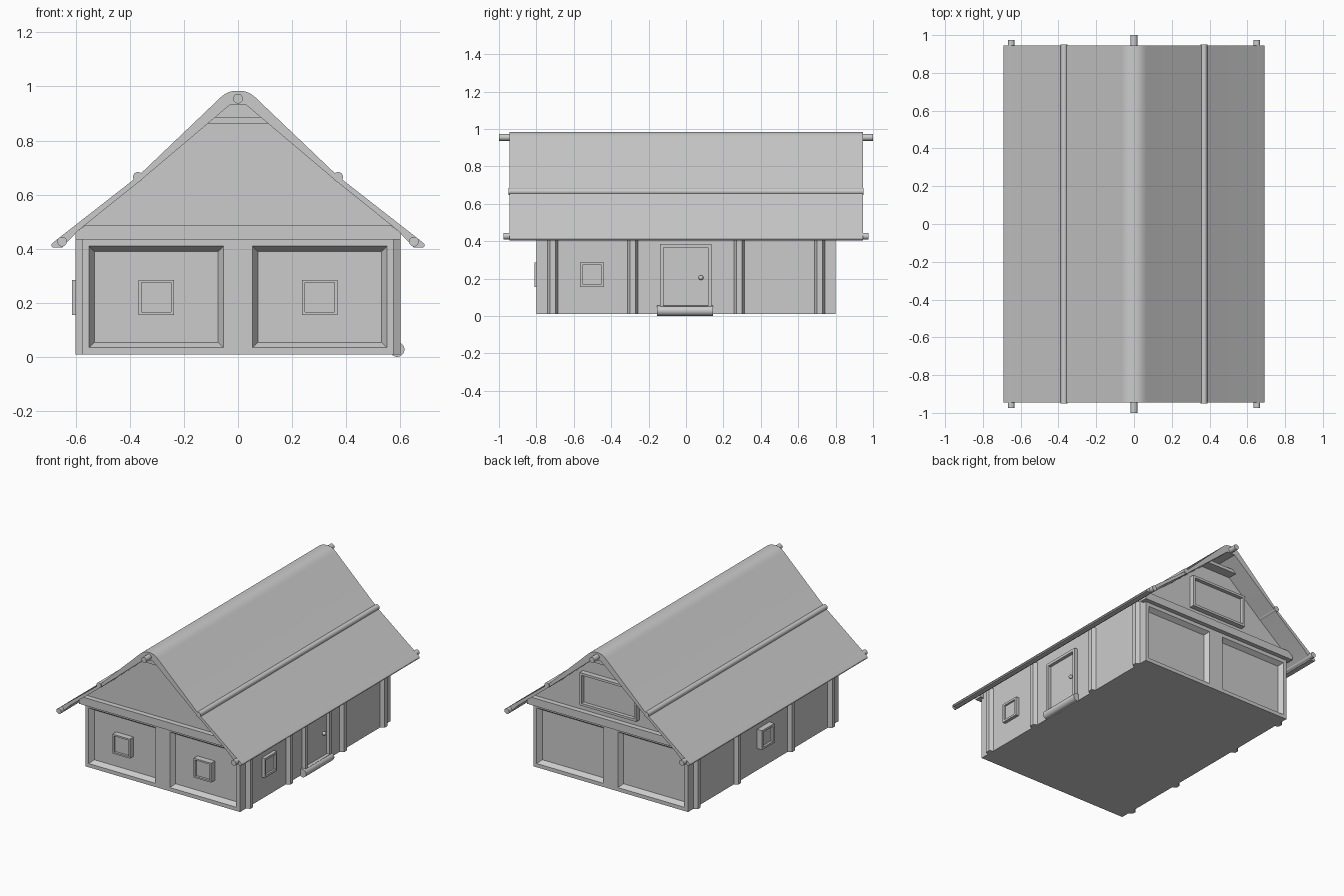
import bpy, bmesh, math
from mathutils import Matrix, Vector

if "Cube" in bpy.data.objects:
    bpy.data.objects.remove(bpy.data.objects["Cube"])


def finish(name, bm, smooth=None):
    bmesh.ops.recalc_face_normals(bm, faces=bm.faces[:])
    me = bpy.data.meshes.new(name)
    bm.to_mesh(me)
    bm.free()
    ob = bpy.data.objects.new(name, me)
    bpy.context.collection.objects.link(ob)
    if smooth:
        bpy.ops.object.select_all(action='DESELECT')
        ob.select_set(True)
        bpy.context.view_layer.objects.active = ob
        bpy.ops.object.shade_smooth_by_angle(angle=math.radians(smooth))
    return ob


def extrude(name, pts, vec, smooth=None):
    """Extrude a closed 3D outline along a vector."""
    bm = bmesh.new()
    f = bm.faces.new([bm.verts.new(p) for p in pts])
    r = bmesh.ops.extrude_face_region(bm, geom=[f])
    bmesh.ops.translate(bm, vec=vec, verts=[v for v in r['geom'] if isinstance(v, bmesh.types.BMVert)])
    bm.faces.ensure_lookup_table()
    return finish(name, bm, smooth)


def prism_y(name, pts, y0, y1, smooth=None):
    return extrude(name, [(x, y0, z) for x, z in pts], (0, y1 - y0, 0), smooth)


def box(name, x0, x1, y0, y1, z0, z1):
    return prism_y(name, [(x0, z0), (x1, z0), (x1, z1), (x0, z1)], y0, y1)


def pole(name, x, z, r, y0, y1):
    circle = [(x + r * math.cos(a * math.pi / 10), z + r * math.sin(a * math.pi / 10)) for a in range(20)]
    return prism_y(name, circle, y0, y1, 30)


def framed(name, loc, w, h, depth, border, recess, turn):
    """Raised rectangular frame with a recessed pane; turn 0 faces -y."""
    bm = bmesh.new()
    bmesh.ops.create_cube(bm, size=1)
    bmesh.ops.scale(bm, vec=(w, depth, h), verts=bm.verts[:])
    f = min(bm.faces, key=lambda f: f.calc_center_median().y)
    bmesh.ops.inset_region(bm, faces=[f], thickness=border)
    r = bmesh.ops.extrude_face_region(bm, geom=[f])
    bmesh.ops.delete(bm, geom=[f], context='FACES_ONLY')
    bmesh.ops.translate(bm, vec=(0, recess, 0), verts=[v for v in r['geom'] if isinstance(v, bmesh.types.BMVert)])
    bmesh.ops.transform(bm, matrix=Matrix.Translation(loc) @ Matrix.Rotation(math.radians(turn), 4, 'Z'), verts=bm.verts[:])
    return finish(name, bm)


# House body with splayed recessed panels on both ends
body = box("house_body", -0.575, 0.575, -0.8, 0.8, 0.01, 0.45)
cut = bmesh.new()
for s in (-1, 1):
    for cx in (-0.302, 0.302):
        rings = []
        for w, z0, z1, y in ((0.274, 0.015, 0.43, 0.83), (0.228, 0.055, 0.39, 0.77)):
            if y > 0.8:
                # continue the splay outside the wall plane
                w, z0, z1 = 0.268, 0.015, 0.43
            rings.append([cut.verts.new((cx + a * w, s * y, z)) for a, z in ((-1, z0), (1, z0), (1, z1), (-1, z1))])
        cut.faces.new(rings[0])
        cut.faces.new(rings[1])
        for i in range(4):
            j = (i + 1) % 4
            cut.faces.new((rings[0][i], rings[0][j], rings[1][j], rings[1][i]))
cutter = finish("panel_cutter", cut)
cutter.hide_render = True
m = body.modifiers.new("panels", 'BOOLEAN')
m.operation = 'DIFFERENCE'
m.solver = 'EXACT'
m.object = cutter
bpy.context.view_layer.objects.active = body
bpy.ops.object.modifier_apply(modifier=m.name)
bpy.data.objects.remove(cutter)

# Gable walls rising into the roof
prism_y("gable_walls", [(-0.575, 0.44), (0.575, 0.44), (0.575, 0.485), (0.365, 0.66),
                        (0.03, 0.94), (-0.03, 0.94), (-0.365, 0.66), (-0.575, 0.485)], -0.795, 0.795)

# Roof shell
half = [(0.015, 0.984), (0.032, 0.980), (0.049, 0.972), (0.065, 0.959), (0.37, 0.668), (0.675, 0.43),
        (0.688, 0.418), (0.69, 0.411), (0.685, 0.405), (0.65, 0.405), (0.59, 0.468), (0.36, 0.653), (0.03, 0.932)]
prism_y("roof", half + [(-x, z) for x, z in reversed(half)], -0.945, 0.945, 30)

# Roof poles
pole("ridge_pole", 0, 0.955, 0.018, -1, 1)
for s in (-1, 1):
    pole("middle_pole", s * 0.37, 0.666, 0.018, -0.95, 0.95)
    pole("eave_pole", s * 0.65, 0.427, 0.018, -0.975, 0.975)

# Beams across both gables
for s in (-1, 1):
    y0, y1 = sorted((s * 0.78, s * 0.83))
    prism_y("gable_beam", [(-0.6, 0.435), (0.6, 0.435), (0.6, 0.46), (0.565, 0.487),
                           (-0.565, 0.487), (-0.6, 0.46)], y0, y1)
    y0, y1 = sorted((s * 0.78, s * 0.86))
    prism_y("collar_plank", [(-0.115, 0.863), (0.115, 0.863), (0.09, 0.885), (-0.09, 0.885)], y0, y1)

# Chamfered wall posts on both sides
for s in (-1, 1):
    for y in (-0.712, -0.285, 0.285, 0.715):
        extrude("wall_post", [(s * 0.56, y - 0.028, 0.01), (s * 0.575, y - 0.028, 0.01), (s * 0.6, y - 0.014, 0.01),
                              (s * 0.6, y + 0.014, 0.01), (s * 0.575, y + 0.028, 0.01), (s * 0.56, y + 0.028, 0.01)],
                (0, 0, 0.45))

# Windows
for cx in (-0.302, 0.302):
    framed("front_window", (cx, -0.785, 0.221), 0.13, 0.13, 0.05, 0.015, 0.015, 0)
framed("right_window", (0.58, -0.503, 0.221), 0.13, 0.13, 0.035, 0.02, 0.012, 90)
framed("left_window", (-0.59, 0, 0.221), 0.13, 0.13, 0.045, 0.02, 0.015, -90)
framed("gable_window", (0, 0.8, 0.64), 0.42, 0.22, 0.06, 0.022, 0.025, 180)

# Door, knob and round step
framed("door", (0.58, -0.002, 0.21), 0.275, 0.35, 0.04, 0.026, 0.022, 90)
bm = bmesh.new()
bmesh.ops.create_uvsphere(bm, u_segments=12, v_segments=8, radius=0.013,
                          matrix=Matrix.Translation((0.585, 0.08, 0.205)))
finish("door_knob", bm, 40)
pole("door_step", 0.588, 0.028, 0.027, -0.155, 0.145)
